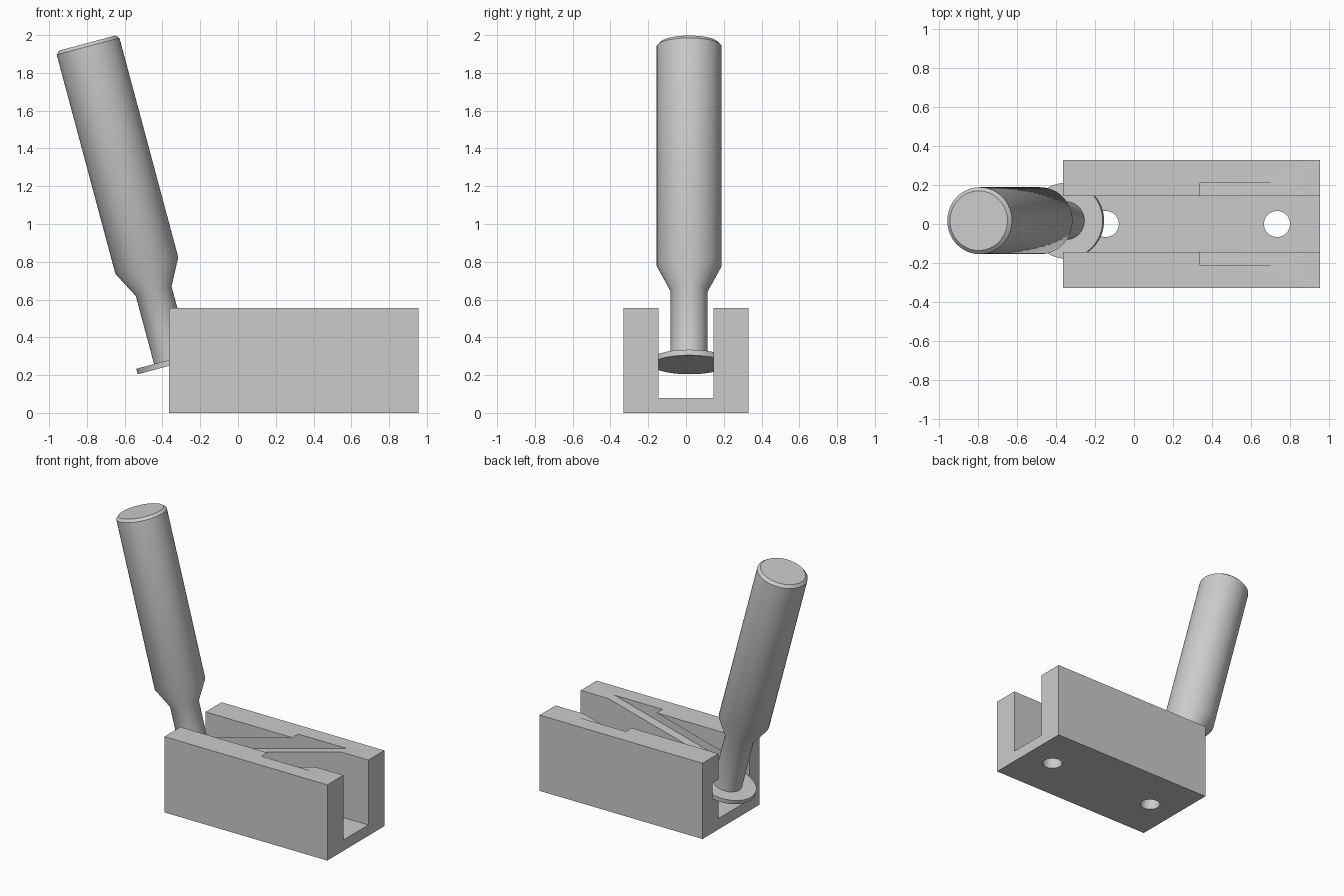
import bpy, bmesh, math
from mathutils import Matrix, Vector

cube = bpy.data.objects.get("Cube")
if cube:
    bpy.data.objects.remove(cube, do_unlink=True)

TILT = math.radians(15)

grey = bpy.data.materials.new("plain grey")
grey.use_nodes = True
COLOUR = (0.6, 0.6, 0.6, 1)
grey.diffuse_color = COLOUR
grey.node_tree.nodes["Principled BSDF"].inputs["Base Color"].default_value = COLOUR


def make_object(name, bm):
    bmesh.ops.recalc_face_normals(bm, faces=bm.faces)
    mesh = bpy.data.meshes.new(name)
    bm.to_mesh(mesh)
    bm.free()
    mesh.materials.append(grey)
    obj = bpy.data.objects.new(name, mesh)
    bpy.context.collection.objects.link(obj)
    return obj


def extrude_profile(name, points, direction):
    """Extrude a closed outline of 3D points along a vector."""
    bm = bmesh.new()
    face = bm.faces.new([bm.verts.new(p) for p in points])
    out = bmesh.ops.extrude_face_region(bm, geom=[face])
    verts = [v for v in out["geom"] if isinstance(v, bmesh.types.BMVert)]
    bmesh.ops.translate(bm, verts=verts, vec=direction)
    return make_object(name, bm)


def smooth(obj):
    bpy.ops.object.select_all(action="DESELECT")
    obj.select_set(True)
    bpy.context.view_layer.objects.active = obj
    bpy.ops.object.shade_smooth_by_angle(angle=math.radians(30))


def cut(target, cutter):
    mod = target.modifiers.new(cutter.name, "BOOLEAN")
    mod.operation = "DIFFERENCE"
    mod.solver = "EXACT"
    mod.object = cutter
    bpy.ops.object.select_all(action="DESELECT")
    target.select_set(True)
    bpy.context.view_layer.objects.active = target
    bpy.ops.object.modifier_apply(modifier=mod.name)
    bpy.data.objects.remove(cutter, do_unlink=True)


# U-shaped channel block
X0, X1, W, H, SLOT, FLOOR = -0.365, 0.955, 0.33, 0.555, 0.145, 0.08
half = [(W, 0), (W, H), (SLOT, H), (SLOT, FLOOR)]
outline = half + [(-y, z) for y, z in reversed(half)]
channel = extrude_profile("channel_block", [(X0, y, z) for y, z in outline],
                          Vector((X1 - X0, 0, 0)))

# Sloping guide groove in both inner walls, open at the top and the left end
GROOVE = 0.212
slope = math.tan(TILT)
xs = [(0.73, -0.6), (0.73, 1.2), (0.34, 1.2), (0.34, -0.6)]
profile = [(x, -GROOVE, H + (x - top) * slope) for top, x in xs]
cut(channel, extrude_profile("groove_cutter", profile, Vector((0, 2 * GROOVE, 0))))

# Screw holes through the floor
for x in (-0.145, 0.735):
    bm = bmesh.new()
    bmesh.ops.create_cone(bm, cap_ends=True, segments=48, radius1=0.067, radius2=0.067,
                          depth=0.12, matrix=Matrix.Translation((x, 0, 0.04)))
    cut(channel, make_object("hole_cutter", bm))
smooth(channel)

# Tilted lever: base disc, stem, cone and chamfered handle in one lathe
lathe = [(0, 0), (0.195, 0), (0.195, 0.03), (0.098, 0.03), (0.098, 0.403),
         (0.172, 0.543), (0.172, 1.745), (0.153, 1.763), (0, 1.763)]
bm = bmesh.new()
verts = [bm.verts.new((r, 0, z)) for r, z in lathe]
edges = [bm.edges.new(pair) for pair in zip(verts, verts[1:])]
bmesh.ops.spin(bm, geom=verts + edges, cent=(0, 0, 0), axis=(0, 0, 1),
               angle=2 * math.pi, steps=64, use_merge=True)
bmesh.ops.remove_doubles(bm, verts=bm.verts, dist=0.0001)
bmesh.ops.transform(bm, verts=bm.verts, matrix=Matrix.Translation((-0.342, 0.017, 0.255))
                    @ Matrix.Rotation(-TILT, 4, "Y"))
smooth(make_object("lever_handle", bm))
